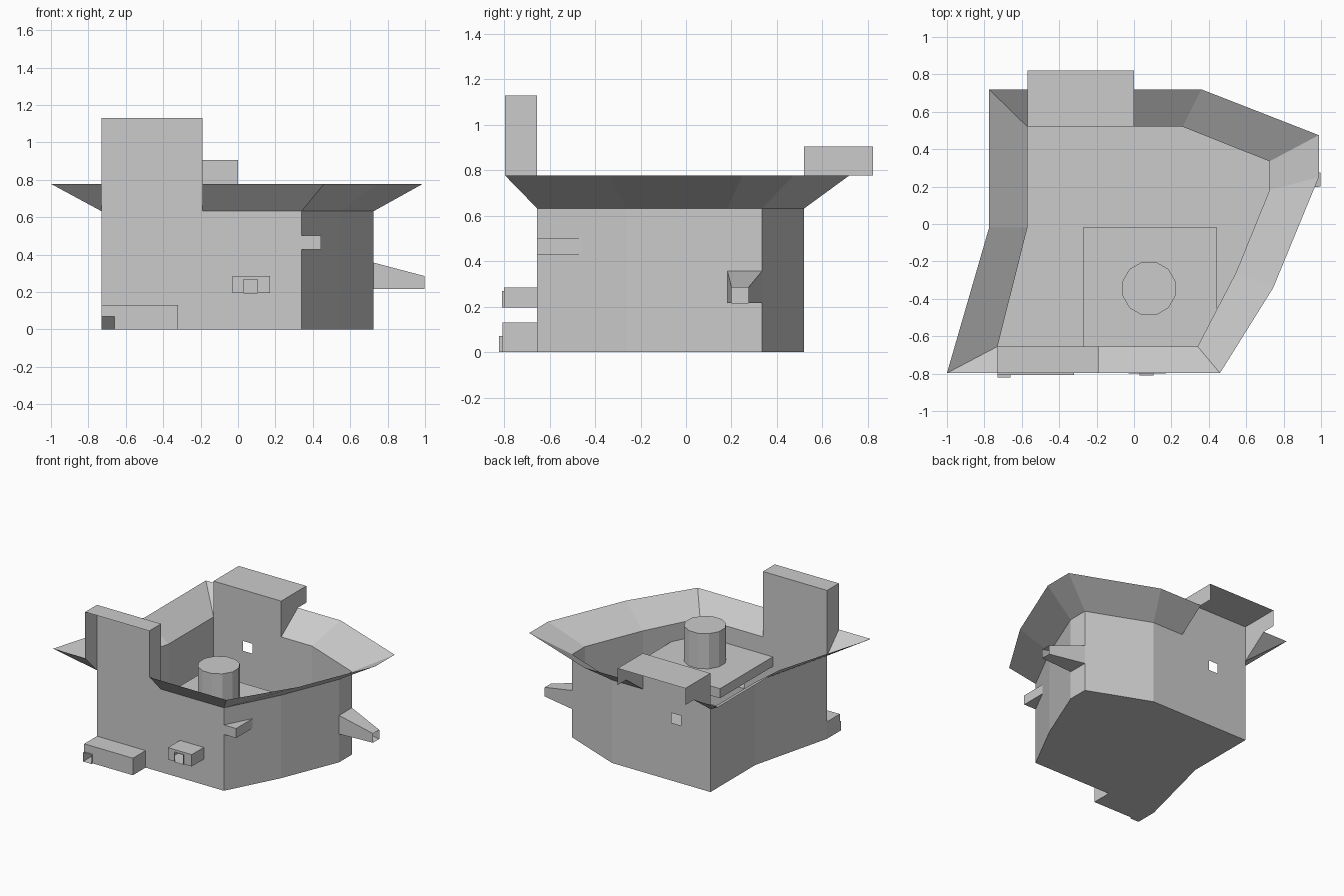
import bpy, bmesh, math

if "Cube" in bpy.data.objects:
    bpy.data.objects.remove(bpy.data.objects["Cube"])

FRONT, BACK = -0.655, 0.52      # wall planes
WALL_Z, RIM_Z = 0.632, 0.778


def make(name, faces):
    """Build a mesh from polygons, welding shared corners."""
    bm = bmesh.new()
    for poly in faces:
        pts = list(dict.fromkeys(poly))
        if len(pts) > 2:
            bm.faces.new([bm.verts.new(p) for p in pts])
    bmesh.ops.remove_doubles(bm, verts=bm.verts, dist=0.0005)
    bmesh.ops.recalc_face_normals(bm, faces=bm.faces)
    mesh = bpy.data.meshes.new(name)
    bm.to_mesh(mesh)
    bm.free()
    ob = bpy.data.objects.new(name, mesh)
    bpy.context.collection.objects.link(ob)
    return ob


def panel(a, b, us, zs, holes=()):
    """Vertical wall from a to b, cut at fractions us and heights zs, without the hole cells."""
    us, zs = [0] + us + [1], [0] + zs + [WALL_Z]
    at = lambda u, z: (a[0] + (b[0] - a[0]) * u, a[1] + (b[1] - a[1]) * u, z)
    return [[at(us[i], zs[j]), at(us[i + 1], zs[j]), at(us[i + 1], zs[j + 1]), at(us[i], zs[j + 1])]
            for i in range(len(us) - 1) for j in range(len(zs) - 1) if (i, j) not in holes]


def rect(x0, x1, z0, z1, y):
    return [(x0, y, z0), (x1, y, z0), (x1, y, z1), (x0, y, z1)]


def tube(r0, r1):
    """Four sides between two rectangular loops."""
    return [[r0[i], r0[(i + 1) % 4], r1[(i + 1) % 4], r1[i]] for i in range(4)]


# Hull: floor and thin walls
base = [(-.73, FRONT), (.34, FRONT), (.545, -.26), (.725, .182), (.725, .335),
        (.26, BACK), (-.57, BACK), (-.57, -.02)]
openings = {
    0: ([(x + .73) / 1.07 for x in (-.32, -.03, .17)], [.13, .195, .285],
        [(0, 0), (2, 2)]),
    3: ([], [.215, .357], [(0, 1)]),
    5: ([(.26 - x) / .83 for x in (-.24, -.32)], [.44, .515], [(1, 1)]),
}
hull = [[(x, y, 0) for x, y in base]]
for i, a in enumerate(base):
    hull += panel(a, base[(i + 1) % len(base)], *openings.get(i, ([], [])))
make("hull", hull)

# Flared rim, interrupted by the two hoods
inner = [base[0], base[0], (-.19, FRONT)] + base[1:6] + [(0, BACK), base[6], base[6], base[7]]
outer = [(-1, -.797), (-.73, -.797), (-.19, -.797), (.46, -.797), (.745, -.34), (.988, .25),
         (.988, .475), (.36, .72), (0, .72), (-.57, .72), (-.775, .72), (-.775, -.02)]
rim = []
for i in range(len(inner)):
    if i in (1, 8):
        continue
    j = (i + 1) % len(inner)
    rim.append([(*inner[i], WALL_Z), (*inner[j], WALL_Z), (*outer[j], RIM_Z), (*outer[i], RIM_Z)])
make("flared_rim", rim)


# Hoods: two cheeks, a top and an inner wall, open on the outside
def hood(name, x0, x1, profile):
    side = lambda x: [(x, y, z) for y, z in profile]
    l, r = side(x0), side(x1)
    make(name, [l, r, [l[-2], l[-1], r[-1], r[-2]], [l[-1], l[0], r[0], r[-1]]])


hood("front_tower", -.73, -.19,
     [(FRONT, WALL_Z), (-.797, RIM_Z), (-.797, 1.13), (FRONT, 1.13)])
hood("rear_hood", -.57, 0,
     [(BACK, WALL_Z), (.72, RIM_Z), (.822, RIM_Z), (.822, .905), (BACK, .905)])


# Front boxes, each with a small open frame leading inside
def port(name, box, hole, y0, y1):
    (bx0, bx1, bz0, bz1), (hx0, hx1, hz0, hz1) = box, hole
    xs = sorted({bx0, hx0, hx1, bx1})
    zs = sorted({bz0, hz0, hz1, bz1})
    faces = tube(rect(*box, FRONT), rect(*box, y0)) + tube(rect(*hole, y0), rect(*hole, y1))
    for a, b in zip(xs, xs[1:]):
        for c, d in zip(zs, zs[1:]):
            if (a, b, c, d) != hole:
                faces.append(rect(a, b, c, d, y0))
    make(name, faces)


port("lower_front_box", (-.73, -.32, 0, .13), (-.73, -.66, 0, .07), -.808, -.822)
port("front_port", (-.03, .17, .195, .285), (.03, .105, .195, .268), -.8, -.81)

# Tapered side spout, open at the tip
spout_loop = lambda x, y0, y1, z1: [(x, y0, .215), (x, y1, .215), (x, y1, z1), (x, y0, z1)]
make("side_spout", tube(spout_loop(.725, .182, .335, .357), spout_loop(.998, .2, .275, .285)))

# Inner deck slab and round post
bpy.ops.mesh.primitive_cube_add(size=1, location=(.085, (FRONT - .02) / 2, .465))
deck = bpy.context.object
deck.name = "deck_slab"
deck.scale = (.715, -.02 - FRONT, .073)
bpy.ops.mesh.primitive_cylinder_add(vertices=12, radius=.147, depth=.27,
                                    location=(.08, -.345, .635), rotation=(0, 0, math.pi / 12))
bpy.context.object.name = "round_post"
